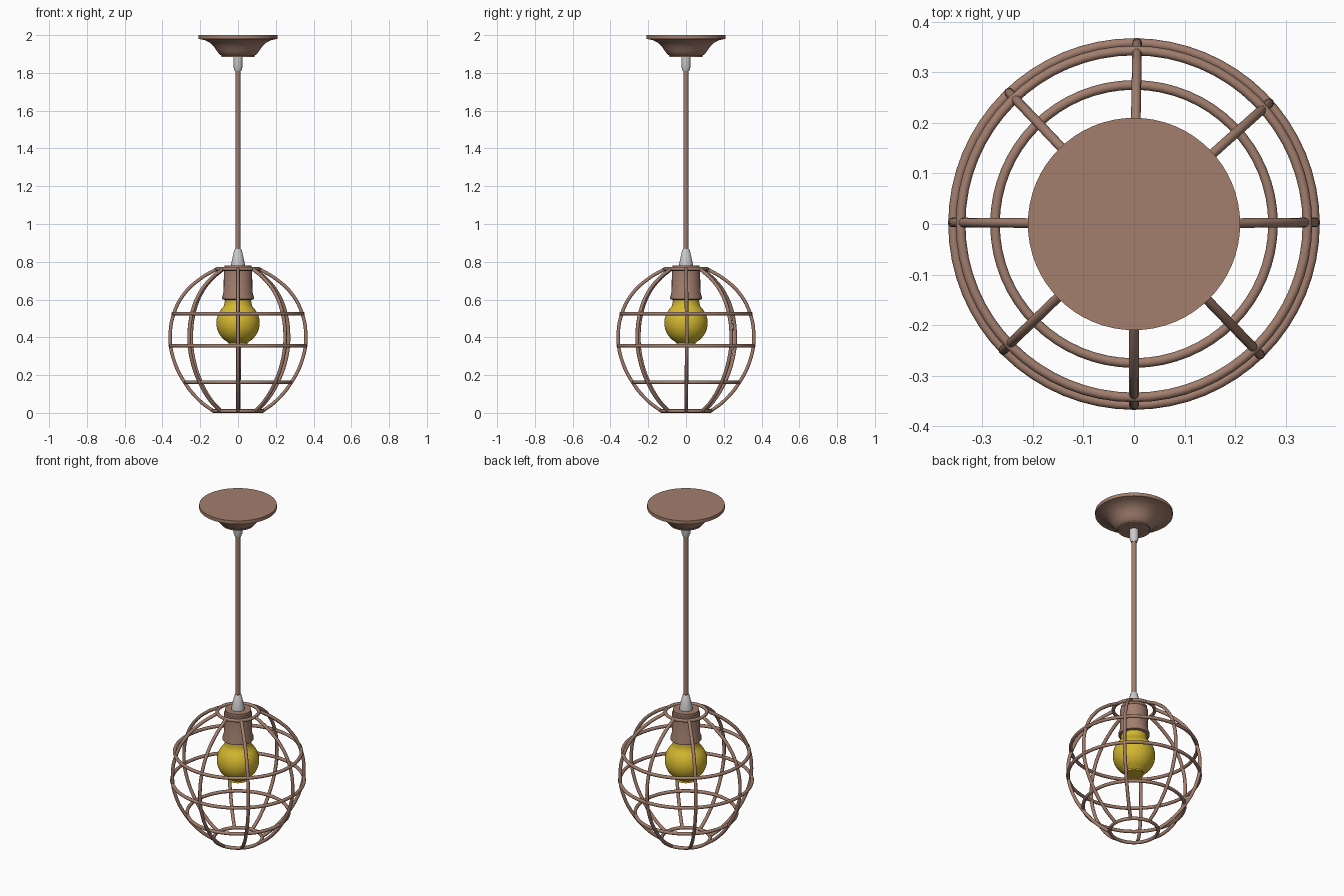
import bpy
import bmesh
from math import radians, cos, sin, pi

if "Cube" in bpy.data.objects:
    bpy.data.objects.remove(bpy.data.objects["Cube"])


def material(name, rgb):
    m = bpy.data.materials.new(name)
    m.diffuse_color = (*rgb, 1)
    m.use_nodes = True
    m.node_tree.nodes["Principled BSDF"].inputs["Base Color"].default_value = m.diffuse_color
    return m


BRONZE = material("bronze", (0.36, 0.21, 0.155))
YELLOW = material("yellow_glass", (0.66, 0.48, 0.03))


def finish(obj, mat, angle=35):
    if mat:
        obj.data.materials.append(mat)
    bpy.ops.object.select_all(action='DESELECT')
    obj.select_set(True)
    bpy.context.view_layer.objects.active = obj
    bpy.ops.object.shade_smooth_by_angle(angle=radians(angle))


def lathe(name, profile, mat=None, sides=48):
    """Revolve an (r, z) profile, listed top to bottom, and cap both ends."""
    bm = bmesh.new()
    rings = [[bm.verts.new((r * cos(2 * pi * i / sides), r * sin(2 * pi * i / sides), z))
              for i in range(sides)] for r, z in profile]
    for a, b in zip(rings, rings[1:]):
        for i in range(sides):
            j = (i + 1) % sides
            bm.faces.new((a[i], b[i], b[j], a[j]))
    bm.faces.new(rings[0])
    bm.faces.new(rings[-1][::-1])
    bmesh.ops.recalc_face_normals(bm, faces=bm.faces)
    mesh = bpy.data.meshes.new(name)
    bm.to_mesh(mesh)
    bm.free()
    obj = bpy.data.objects.new(name, mesh)
    bpy.context.collection.objects.link(obj)
    finish(obj, mat)
    return obj


# Ceiling canopy, cord and its two grey grips
lathe("ceiling_canopy", [(0.21, 2.0), (0.21, 1.98), (0.178, 1.974), (0.15, 1.96),
                         (0.128, 1.94), (0.113, 1.917), (0.1, 1.9), (0.088, 1.892),
                         (0.088, 1.885)], BRONZE, 64)
lathe("upper_cord_grip", [(0.025, 1.89), (0.025, 1.835), (0.017, 1.81)], None, 24)
lathe("cord", [(0.013, 1.83), (0.013, 0.85)], BRONZE, 20)
lathe("lower_cord_grip", [(0.016, 0.868), (0.02, 0.862), (0.036, 0.79), (0.036, 0.775)], None, 32)

# Lamp socket with a cap and flared rim
lathe("socket", [(0.071, 0.78), (0.071, 0.765), (0.075, 0.76), (0.076, 0.64),
                 (0.084, 0.615), (0.084, 0.602), (0.07, 0.598)], BRONZE)

# Round bulb: neck, globe and small foot
globe = [(0.115 * cos(radians(a)), 0.476 + 0.115 * sin(radians(a))) for a in range(48, -61, -9)]
lathe("bulb", [(0.07, 0.61), (0.07, 0.59), (0.072, 0.575)] + globe +
      [(0.05, 0.37), (0.052, 0.36), (0.03, 0.358)], YELLOW)

# Horizontal cage rings
for name, r, z in [("cage_ring_top", 0.112, 0.762), ("cage_ring_upper", 0.343, 0.525),
                   ("cage_ring_middle", 0.358, 0.355), ("cage_ring_lower", 0.275, 0.162),
                   ("cage_ring_bottom", 0.131, 0.01)]:
    bpy.ops.mesh.primitive_torus_add(location=(0, 0, z), major_radius=r, minor_radius=0.0095,
                                     major_segments=64, minor_segments=12)
    ring = bpy.context.object
    ring.name = name
    finish(ring, BRONZE, 60)

# Eight bent vertical ribs, slightly uneven like the handmade cage
RIB = [(0.112, 0.762), (0.2, 0.71), (0.285, 0.63), (0.34, 0.525), (0.359, 0.4),
       (0.343, 0.29), (0.283, 0.162), (0.2, 0.062), (0.131, 0.01)]
for n, deg in enumerate((0.5, 41.8, 89, 133.5, 179.5, 224, 270, 314)):
    curve = bpy.data.curves.new(f"cage_rib_{n + 1}", 'CURVE')
    curve.dimensions = '3D'
    curve.bevel_depth = 0.0095
    curve.bevel_resolution = 3
    curve.use_fill_caps = True
    curve.resolution_u = 5
    spline = curve.splines.new('BEZIER')
    spline.bezier_points.add(len(RIB) - 1)
    for p, (r, z) in zip(spline.bezier_points, RIB):
        p.co = (r, 0, z)
        p.handle_left_type = p.handle_right_type = 'AUTO'
    rib = bpy.data.objects.new(f"cage_rib_{n + 1}", curve)
    rib.rotation_euler.z = radians(deg)
    bpy.context.collection.objects.link(rib)
    bpy.ops.object.select_all(action='DESELECT')
    rib.select_set(True)
    bpy.context.view_layer.objects.active = rib
    bpy.ops.object.convert(target='MESH')
    finish(bpy.context.object, BRONZE, 60)
